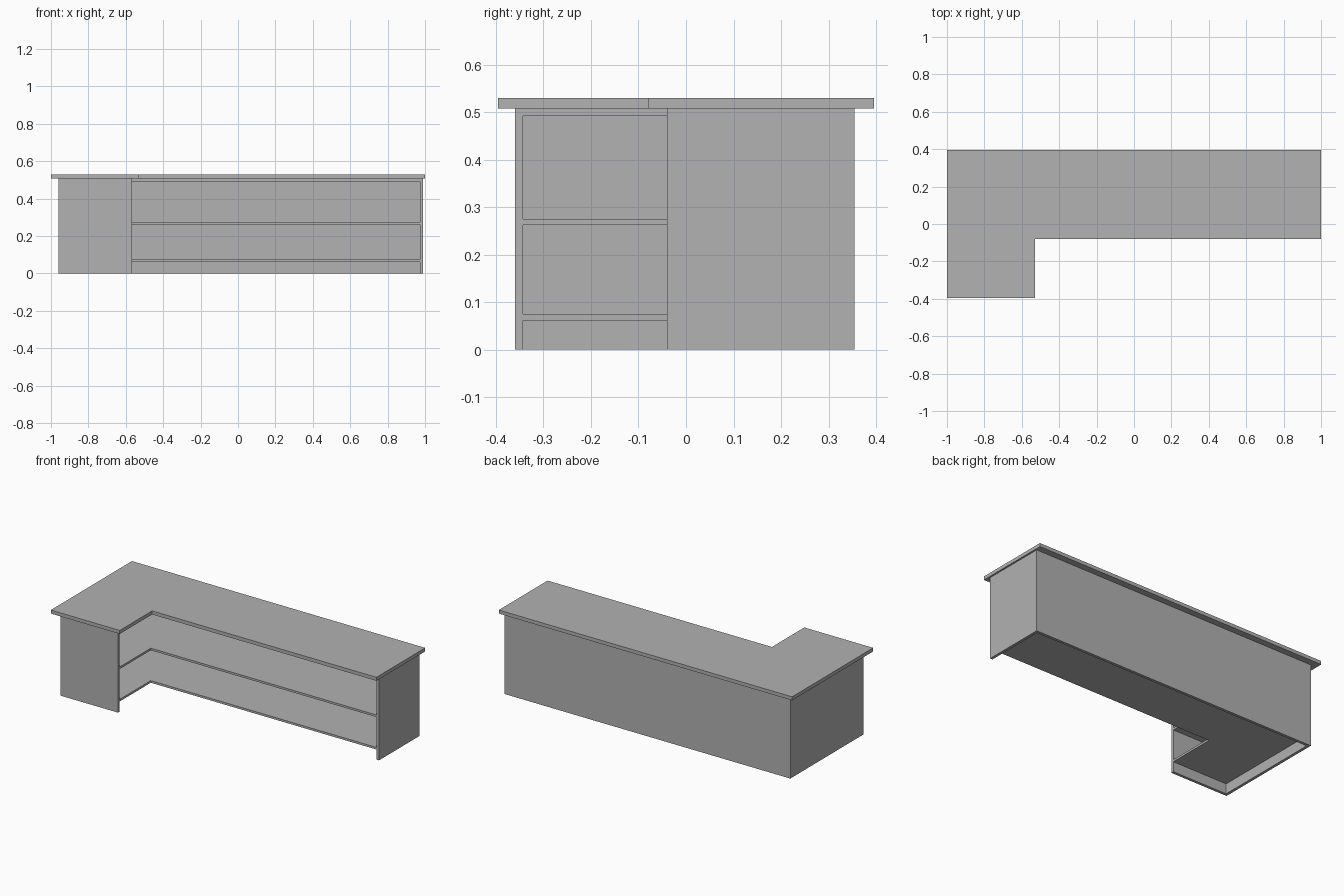
import bpy
import bmesh

if "Cube" in bpy.data.objects:
    bpy.data.objects.remove(bpy.data.objects["Cube"], do_unlink=True)

grey = bpy.data.materials.new("plain_grey")
grey.use_nodes = True
colour = (0.445, 0.445, 0.445, 1)
grey.diffuse_color = colour
grey.node_tree.nodes["Principled BSDF"].inputs["Base Color"].default_value = colour


def slab(name, outline, z0, z1):
    """Extrude a flat outline from z0 up to z1."""
    bm = bmesh.new()
    face = bm.faces.new([bm.verts.new((x, y, z0)) for x, y in outline])
    grown = bmesh.ops.extrude_face_region(bm, geom=[face])["geom"]
    verts = [v for v in grown if isinstance(v, bmesh.types.BMVert)]
    bmesh.ops.translate(bm, verts=verts, vec=(0, 0, z1 - z0))
    bmesh.ops.recalc_face_normals(bm, faces=bm.faces)
    mesh = bpy.data.meshes.new(name)
    bm.to_mesh(mesh)
    bm.free()
    mesh.materials.append(grey)
    obj = bpy.data.objects.new(name, mesh)
    bpy.context.collection.objects.link(obj)
    return obj


def rect(x0, x1, y0, y1):
    return [(x0, y0), (x1, y0), (x1, y1), (x0, y1)]


def ell(x0, x1, y0, y1, notch_x, notch_y):
    return [(x0, y0), (notch_x, y0), (notch_x, notch_y),
            (x1, notch_y), (x1, y1), (x0, y1)]


# Body limits, inner corner and panel thickness
LEFT, RIGHT, FRONT, BACK = -0.96, 0.99, -0.36, 0.355
NOTCH_X, NOTCH_Y = -0.567, -0.04
T = 0.017
UNDER = 0.508

# Overhanging worktop
slab("worktop", ell(-1, 1, -0.395, 0.395, -0.53, -0.08), UNDER, 0.53)

# Upright panels
slab("back_panel", rect(LEFT, RIGHT, BACK - T, BACK), 0, UNDER)
slab("long_end_panel", rect(RIGHT - T, RIGHT, NOTCH_Y, BACK - T), 0, UNDER)
slab("outer_side_panel", rect(LEFT, LEFT + T, FRONT, BACK - T), 0, UNDER)
slab("front_end_panel", rect(LEFT + T, NOTCH_X, FRONT, FRONT + T), 0, UNDER)

# Open shelves that follow the corner
inside = ell(LEFT + T, RIGHT - T, FRONT + T, BACK - T, NOTCH_X, NOTCH_Y)
for name, z0, z1 in (("bottom_shelf", 0.062, 0.075),
                     ("middle_shelf", 0.262, 0.275),
                     ("top_rail_board", 0.492, UNDER)):
    slab(name, inside, z0, z1)
